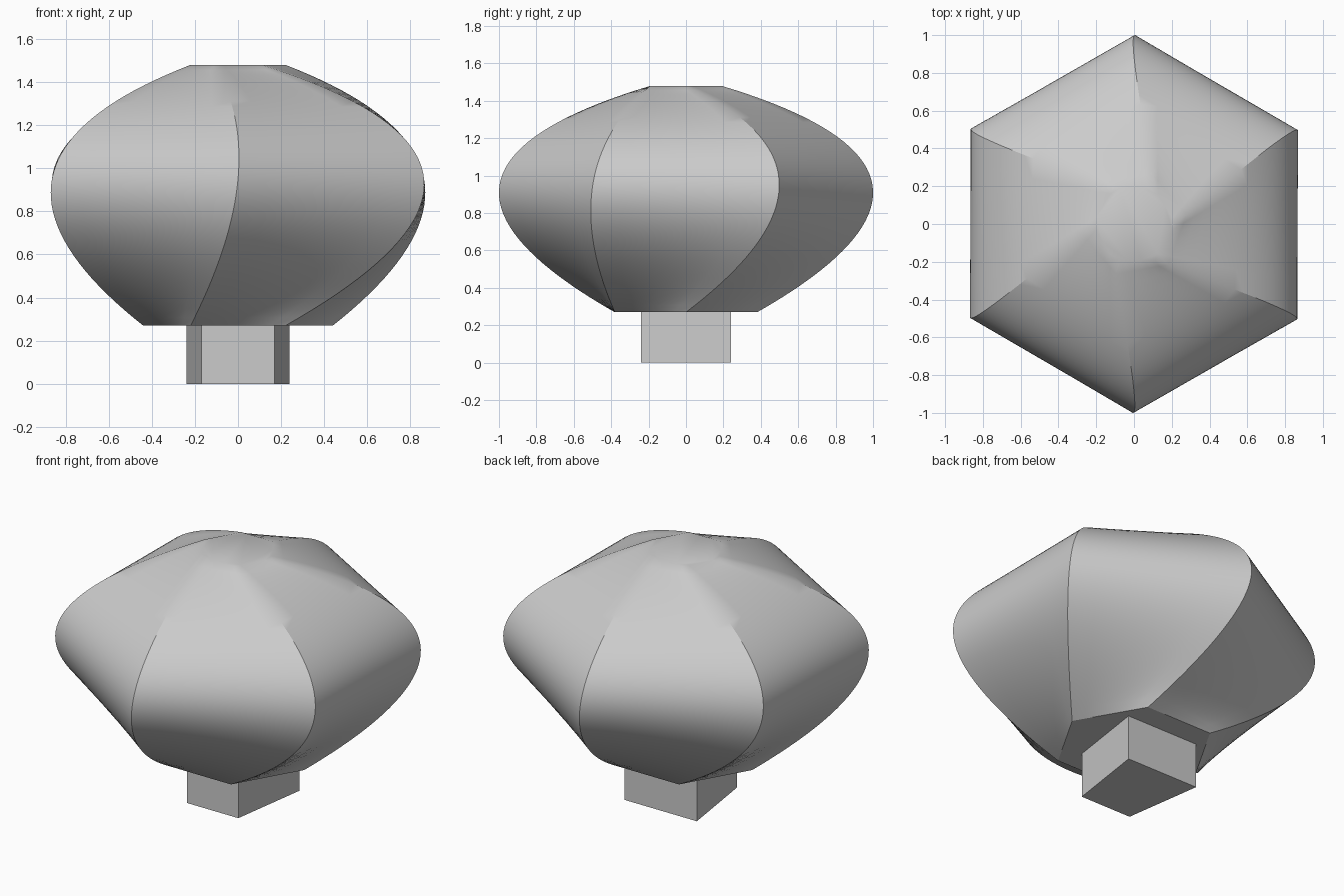
import bpy
import bmesh
from math import sin, cos, radians
from mathutils import Vector

default = bpy.data.objects.get("Cube")
if default:
    bpy.data.objects.remove(default, do_unlink=True)

SIDES, ACROSS, RINGS = 6, 6, 40

grey = bpy.data.materials.new("plain grey")
grey.use_nodes = True
colour = (0.6, 0.6, 0.6, 1)
grey.diffuse_color = colour
grey.node_tree.nodes["Principled BSDF"].inputs["Base Color"].default_value = colour


def finish(bm, name):
    bmesh.ops.recalc_face_normals(bm, faces=bm.faces)
    mesh = bpy.data.meshes.new(name)
    bm.to_mesh(mesh)
    bm.free()
    mesh.materials.append(grey)
    obj = bpy.data.objects.new(name, mesh)
    bpy.context.collection.objects.link(obj)
    return obj


def hexagon(radius, turn, z):
    angles = [radians(30 + turn + 360 / SIDES * i) for i in range(SIDES)]
    return [Vector((radius * cos(a), radius * sin(a), z)) for a in angles]


def through(a, b, c, t):
    """Parabola through three points, reaching b halfway."""
    return a * (1 - t) * (1 - 2 * t) + b * 4 * t * (1 - t) + c * t * (2 * t - 1)


# Body: a smooth twisted loft through three hexagons
low = hexagon(0.44, -30, 0.27)
mid = hexagon(0.997, 0, 0.95)
top = hexagon(0.22, -30, 1.48)
bm = bmesh.new()
rings = []
for r in range(RINGS + 1):
    corners = [through(a, b, c, r / RINGS) for a, b, c in zip(low, mid, top)]
    rings.append([bm.verts.new(p.lerp(corners[(i + 1) % SIDES], k / ACROSS))
                  for i, p in enumerate(corners) for k in range(ACROSS)])
for lower, upper in zip(rings, rings[1:]):
    for i in range(len(lower)):
        j = (i + 1) % len(lower)
        bm.faces.new((lower[i], lower[j], upper[j], upper[i]))
bm.faces.new(rings[0])
bm.faces.new(rings[-1])
body = finish(bm, "twisted_body")
bpy.ops.object.select_all(action="DESELECT")
body.select_set(True)
bpy.context.view_layer.objects.active = body
bpy.ops.object.shade_smooth_by_angle(angle=radians(30))

# Foot: a straight block, narrower at the front
bm = bmesh.new()
outline = [(-0.17, -0.24), (0.17, -0.24), (0.24, 0.24), (-0.24, 0.24)]
base = bm.faces.new([bm.verts.new((x, y, 0)) for x, y in outline])
raised = bmesh.ops.extrude_face_region(bm, geom=[base], use_keep_orig=True)
bmesh.ops.translate(bm, vec=(0, 0, 0.27),
                    verts=[g for g in raised["geom"] if isinstance(g, bmesh.types.BMVert)])
finish(bm, "tapered_foot")
